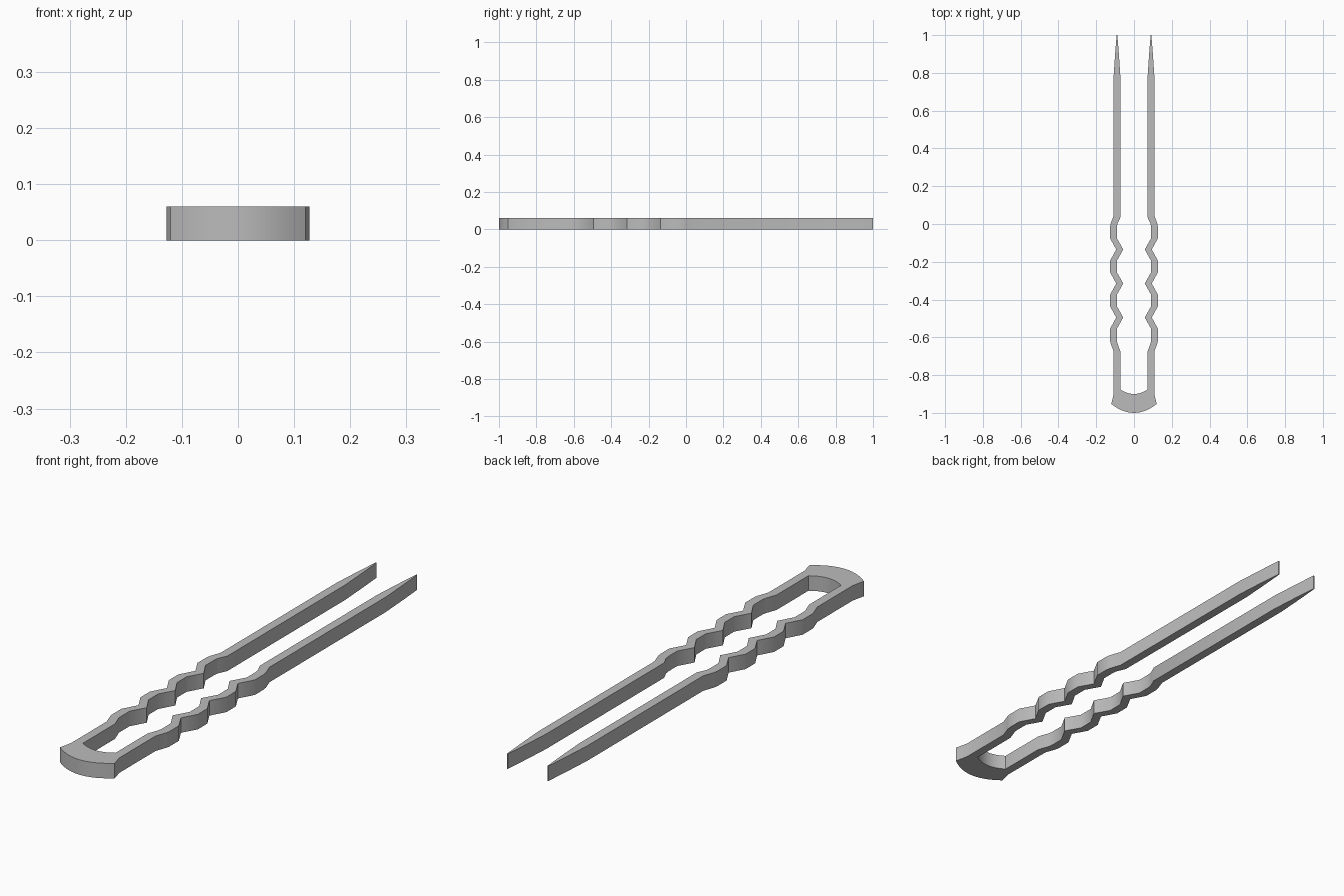
import bpy, bmesh, math

HEIGHT = 0.06

cube = bpy.data.objects.get("Cube")
if cube:
    bpy.data.objects.remove(cube, do_unlink=True)

grey = bpy.data.materials.new("plain grey")
grey.use_nodes = True
colour = (0.5, 0.5, 0.5, 1)
grey.diffuse_color = colour
grey.node_tree.nodes["Principled BSDF"].inputs["Base Color"].default_value = colour


def arc(half_width, y_end, sag, steps=6):
    """Shallow arc from the left end to the middle, bulging to the front."""
    points = []
    for i in range(steps + 1):
        x = half_width * (1 - i / steps)
        points.append((x, y_end - sag * (1 - (x / half_width) ** 2)))
    return points


# Waved grip: four bumps parted by three sharp notches
NOTCHES = (-0.135, -0.315, -0.495)


def wave(bump, notch):
    points = [(bump - 0.003, 0.0), (bump, -0.02), (bump, -0.075)]
    for y in NOTCHES:
        points += [(notch, y), (bump, y - 0.06), (bump, y - 0.12)]
    return points + [(bump - 0.003, -0.63)]


# Outer edge from tip to front middle, then inner edge from tip to bridge
outer = [(0.092, 1.0), (0.1, 0.9), (0.108, 0.78), (0.108, 0.045)]
outer += wave(0.127, 0.094)
outer += [(0.108, -0.675), (0.108, -0.9)] + arc(0.12, -0.953, 0.047)

inner = [(0.088, 1.0), (0.08, 0.9), (0.072, 0.78), (0.072, 0.035)]
inner += wave(0.091, 0.057)
inner += [(0.072, -0.675)] + arc(0.072, -0.876, 0.024)

# Closed outline: left half, then its mirror image
half = inner[::-1] + outer
mirrored = [(-x, y) for x, y in half[::-1]]
outline = half[:-1] + mirrored[:-1]

# Extrude the outline into a flat two-pronged pin
bm = bmesh.new()
base = bm.faces.new([bm.verts.new((x, y, 0)) for x, y in outline])
top = bmesh.ops.extrude_face_region(bm, geom=[base], use_keep_orig=True)
for v in top["geom"]:
    if isinstance(v, bmesh.types.BMVert):
        v.co.z = HEIGHT
caps = [f for f in bm.faces if len(f.verts) > 4]
bmesh.ops.recalc_face_normals(bm, faces=bm.faces)
bmesh.ops.triangulate(bm, faces=caps)
mesh = bpy.data.meshes.new("two_pronged_pin")
bm.to_mesh(mesh)
bm.free()
mesh.materials.append(grey)

pin = bpy.data.objects.new("two_pronged_pin", mesh)
bpy.context.collection.objects.link(pin)
bpy.ops.object.select_all(action="DESELECT")
pin.select_set(True)
bpy.context.view_layer.objects.active = pin
bpy.ops.object.shade_smooth_by_angle(angle=math.radians(35))
